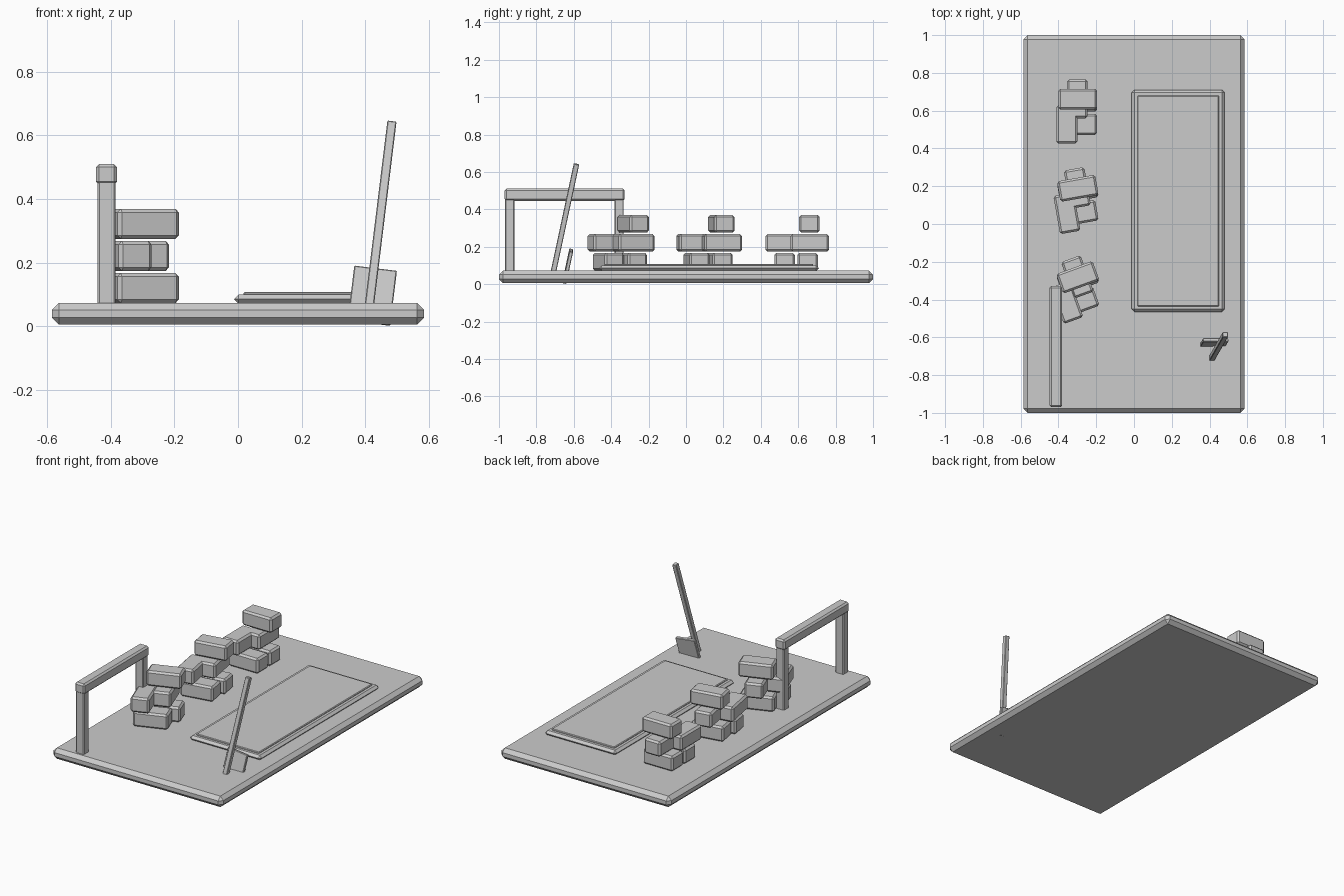
import bpy
import math
from mathutils import Vector

if "Cube" in bpy.data.objects:
    bpy.data.objects.remove(bpy.data.objects["Cube"])

grey = bpy.data.materials.new("plain grey")
grey.diffuse_color = (0.6, 0.6, 0.6, 1)
grey.use_nodes = True
grey.node_tree.nodes["Principled BSDF"].inputs["Base Color"].default_value = grey.diffuse_color


def box(name, center, size, bevel, rot=(0, 0, 0)):
    """Box with chamfered edges; rotation in degrees."""
    bpy.ops.mesh.primitive_cube_add(size=1, location=center)
    ob = bpy.context.object
    ob.name = name
    ob.scale = size
    bpy.ops.object.transform_apply(location=False, rotation=False, scale=True)
    ob.rotation_euler = [math.radians(a) for a in rot]
    ob.data.materials.append(grey)
    if bevel:
        mod = ob.modifiers.new("chamfer", 'BEVEL')
        mod.width = bevel
        mod.segments = 1
    return ob


def span(name, lo, hi, bevel):
    """Box given by its two opposite corners."""
    lo, hi = Vector(lo), Vector(hi)
    return box(name, (lo + hi) / 2, hi - lo, bevel)


# Ground slab
span("base", (-0.585, -1, 0.005), (0.585, 1, 0.073), 0.022)

# Low bed with a slightly raised panel
span("bed", (-0.012, -0.465, 0.07), (0.48, 0.71, 0.1), 0.014)
span("bed_panel", (0.018, -0.436, 0.08), (0.45, 0.68, 0.108), 0.004)

# Rail on two posts
for label, y in (("front", -0.942), ("back", -0.358)):
    box("post_" + label, (-0.413, y, 0.26), (0.056, 0.05, 0.4), 0.005)
span("rail", (-0.447, -0.97, 0.445), (-0.38, -0.328, 0.51), 0.01)

# Three brick stacks, each brick turned in place: (x, y offset, level, lengthwise)
BRICKS = [(-0.2975, -0.133, 0, False), (-0.2975, -0.01, 0, False),
          (-0.355, -0.1325, 1, True), (-0.30, 0.002, 1, True),
          (-0.2975, 0.0, 2, False)]
for i in range(3):
    for j, (x, dy, level, lengthwise) in enumerate(BRICKS):
        size = (0.11, 0.205, 0.094) if lengthwise else (0.205, 0.11, 0.094)
        box(f"brick_{i + 1}_{j + 1}", (x, 0.66 - 0.471 * i + dy, 0.12 + 0.101 * level),
            size, 0.011, (0, 0, 10 * i))

# Leaning shovel: long shaft and flat blade
tilt = (-12, 7, 0)
foot, tip = Vector((0.408, -0.713, 0.035)), Vector((0.485, -0.588, 0.643))
box("shovel_shaft", (foot + tip) / 2, (0.029, 0.029, (tip - foot).length), 0.003, tilt)
box("shovel_blade", (0.422, -0.632, 0.096), (0.135, 0.02, 0.175), 0.003, tilt)
